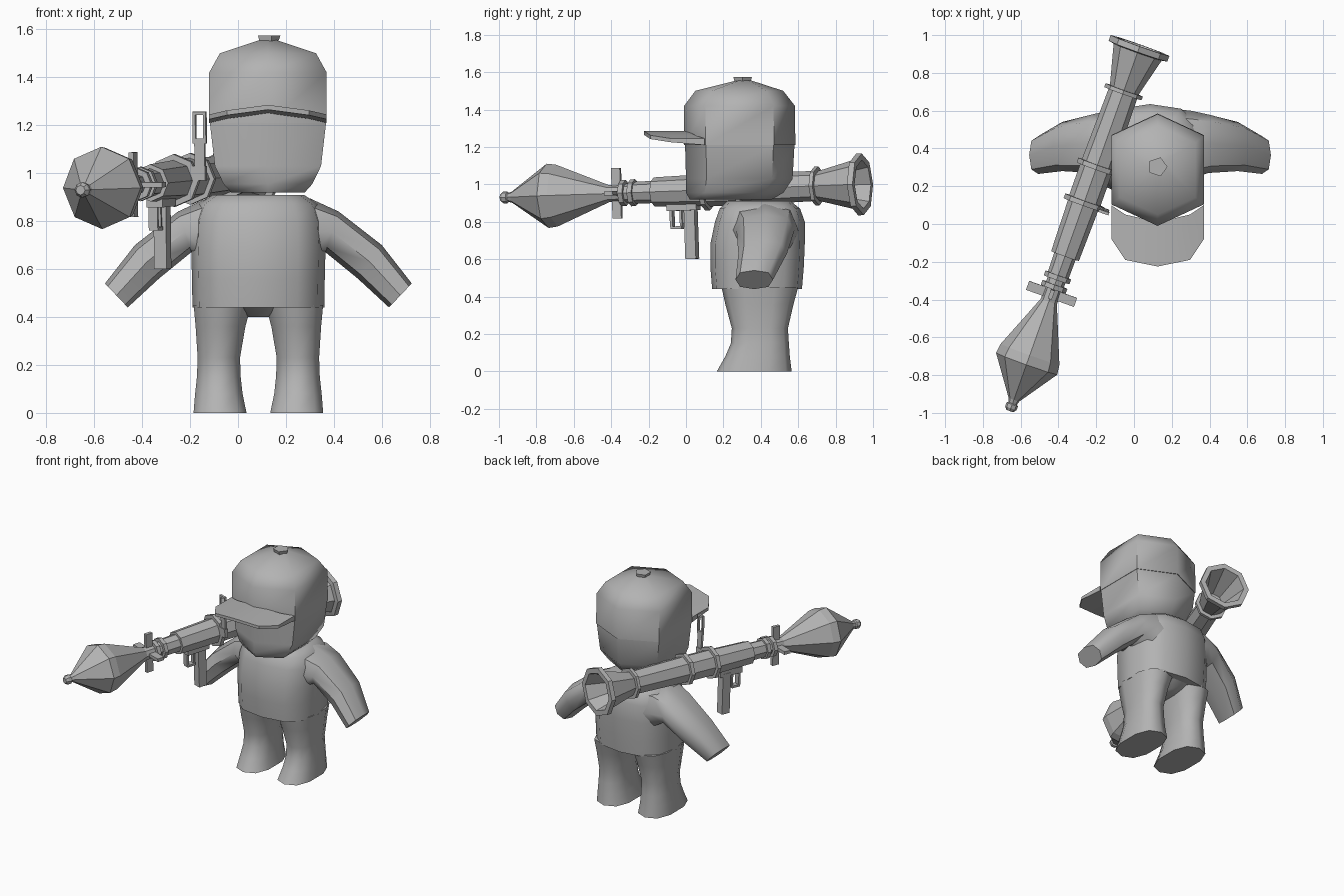
import bpy, bmesh, math
from mathutils import Vector, Matrix

if "Cube" in bpy.data.objects:
    bpy.data.objects.remove(bpy.data.objects["Cube"])

grey = bpy.data.materials.new("plain_grey")
grey.diffuse_color = (0.45, 0.45, 0.45, 1)
grey.use_nodes = True
grey.node_tree.nodes["Principled BSDF"].inputs["Base Color"].default_value = grey.diffuse_color


def finish(name, bm, smooth=None):
    """Turn a bmesh into a named object; smooth is an edge angle in degrees."""
    bmesh.ops.recalc_face_normals(bm, faces=bm.faces)
    mesh = bpy.data.meshes.new(name)
    bm.to_mesh(mesh)
    bm.free()
    mesh.materials.append(grey)
    ob = bpy.data.objects.new(name, mesh)
    bpy.context.collection.objects.link(ob)
    if smooth:
        bpy.ops.object.select_all(action='DESELECT')
        ob.select_set(True)
        bpy.context.view_layer.objects.active = ob
        bpy.ops.object.shade_smooth_by_angle(angle=math.radians(smooth))
    return ob


def ring(c, u, v, n, p=1.0, phase=0.0):
    """Points of a squarish ellipse around c with half axes u and v."""
    c, u, v = Vector(c), Vector(u), Vector(v)
    pw = lambda t: math.copysign(abs(t) ** p, t) if abs(t) > 1e-6 else 0
    return [c + u * pw(math.cos(a)) + v * pw(math.sin(a))
            for a in (phase + 2 * math.pi * i / n for i in range(n))]


def loft(name, rings, smooth=None):
    bm = bmesh.new()
    vs = [[bm.verts.new(co) for co in r] for r in rings]
    n = len(vs[0])
    for a, b in zip(vs, vs[1:]):
        for i in range(n):
            j = (i + 1) % n
            bm.faces.new((a[i], a[j], b[j], b[i]))
    bm.faces.new(vs[0])
    bm.faces.new(vs[-1])
    return finish(name, bm, smooth)


def upright(name, levels, n, p, phase, smooth):
    """Loft of (x, z, half width, front y, back y) levels."""
    return loft(name, [ring((x, (f + b) / 2, z), (w, 0, 0), (0, (b - f) / 2, 0), n, p, phase)
                       for x, z, w, f, b in levels], smooth)


BX, HX = 0.085, 0.125   # centre lines of body and head

# Torso
upright("torso", [(BX, .44, .275, .14, .62), (BX, .56, .277, .13, .63),
                  (BX, .68, .28, .13, .635), (BX, .80, .275, .155, .635),
                  (BX, .87, .25, .18, .61), (BX, .91, .19, .22, .56)], 12, .75, 0, 50)

# Legs, arms
for s, side in ((-1, "right"), (1, "left")):
    legs = [(.16, 0, .115, .165, .565), (.165, .08, .103, .21, .555),
            (.165, .15, .095, .24, .55), (.165, .23, .092, .245, .545),
            (.158, .36, .108, .21, .575), (.15, .45, .125, .19, .60)]
    upright(side + "_leg", [(BX + s * x, z, w, f, b) for x, z, w, f, b in legs],
            10, .8, math.pi / 10, 50)
    # upper x, z / lower x, z / centre y, half depth
    arm = [(.20, .90, .20, .58, .42, .19), (.30, .895, .30, .62, .42, .18),
           (.42, .84, .365, .67, .425, .155), (.60, .70, .50, .56, .41, .13),
           (.725, .54, .63, .44, .365, .10)]
    rings = []
    for ux, uz, lx, lz, y, h in arm:
        c = Vector((BX + s * ((ux + lx) / 2 - BX), y, (uz + lz) / 2))
        rings.append(ring(c, (s * (ux - lx) / 2, 0, (uz - lz) / 2), (0, h, 0), 8, .8))
    loft(side + "_arm", rings, 50)

# Crotch bridge between the legs
upright("crotch", [(BX, .40, .05, .27, .51), (BX, .45, .12, .2, .59)], 8, .7, math.pi / 8, 50)

# Head and cap crown
upright("head", [(HX, .92, .17, .02, .46), (HX, .955, .205, .0, .52), (HX, 1.03, .245, .0, .57),
                 (HX, 1.21, .268, -.005, .58)], 6, .7, math.pi / 6, 60)
upright("cap_crown", [(HX, 1.21, .271, -.01, .585), (HX, 1.42, .271, -.01, .582),
                      (HX, 1.50, .222, .05, .52), (HX, 1.555, .04, .27, .35)],
        6, .7, math.pi / 6, 60)
upright("cap_button", [(HX, 1.54, .04, .26, .345), (HX, 1.575, .052, .25, .355)],
        5, 1, 0, None)

# Cap brim, arched across its width
bm = bmesh.new()
cols = []
for u, front, back, z in ((-1, -.08, .10, 1.245), (-.7, -.19, .05, 1.262), (0, -.225, .01, 1.285),
                          (.7, -.19, .05, 1.262), (1, -.08, .10, 1.245)):
    x = HX + u * .245
    cols.append([bm.verts.new(co) for co in ((x, front, z - .02), (x, front, z),
                                             (x, back, z), (x, back, z - .035))])
for a, b in zip(cols, cols[1:]):
    for i in range(4):
        bm.faces.new((a[i], a[(i + 1) % 4], b[(i + 1) % 4], b[i]))
bm.faces.new(cols[0])
bm.faces.new(cols[-1])
finish("cap_brim", bm, 30)

# Launcher frame: R across, D along the tube, U upward
D = Vector((.68, 1.91, .07)).normalized()
R = D.cross(Vector((0, 0, 1))).normalized()
U = R.cross(D)


def axis(y):
    return Vector((-.65, -.97, .93)) + D * ((y + .97) / D.y)


def tube(name, profile):
    return loft(name, [ring(axis(y), R * r, U * r, 8) for y, r in profile])


def block(name, y, off, size):
    """Box at an axis station, with offset and size in (R, D, U)."""
    bm = bmesh.new()
    bmesh.ops.create_cube(bm, size=1)
    rot = Matrix((R, D, U)).transposed()
    for v in bm.verts:
        v.co = axis(y) + rot @ Vector([o + c * k for o, c, k in zip(off, v.co, size)])
    return finish(name, bm)


# Warhead with nose cap
tube("warhead", [(-.99, .02), (-.975, .032), (-.955, .032), (-.95, .024), (-.93, .03),
                 (-.74, .172), (-.69, .165), (-.41, .045), (-.35, .045)])
# Tail fins
block("fin_flat", -.37, (0, 0, 0), (.27, .05, .022))
block("fin_upright", -.37, (0, 0, 0), (.022, .05, .27))

# Tube with collars and hollow flared end
tube("launch_tube", [(-.37, .045), (-.345, .045), (-.345, .07), (-.32, .07), (-.32, .05),
                     (-.295, .05), (-.295, .072), (-.27, .072), (-.27, .058), (-.17, .06),
                     (-.17, .078), (.10, .085), (.10, .11), (.125, .11), (.125, .088),
                     (.29, .088), (.29, .108), (.315, .108), (.315, .088), (.69, .08),
                     (.69, .105), (.71, .105), (.71, .08), (.91, .135), (.915, .165),
                     (.945, .165), (.945, .13), (.74, .065)])

# Pistol grip, trigger and guard
block("grip", .015, (-.02, 0, -.225), (.055, .06, .28))
block("grip_mount", -.02, (-.01, 0, -.085), (.07, .17, .04))
block("guard_front", -.085, (-.02, 0, -.13), (.04, .015, .12))
block("guard_bottom", -.06, (-.02, 0, -.195), (.04, .06, .015))
block("guard_back", -.035, (-.02, 0, -.15), (.03, .012, .09))

# Folding sight on the inner side
block("sight_arm", .11, (.11, 0, .03), (.06, .025, .06))
block("sight_post", .11, (.115, 0, .11), (.045, .015, .13))
for k, x in (("left", .092), ("right", .138)):
    block("sight_side_" + k, .11, (x, 0, .22), (.012, .015, .13))
block("sight_top", .11, (.115, 0, .28), (.058, .015, .014))
